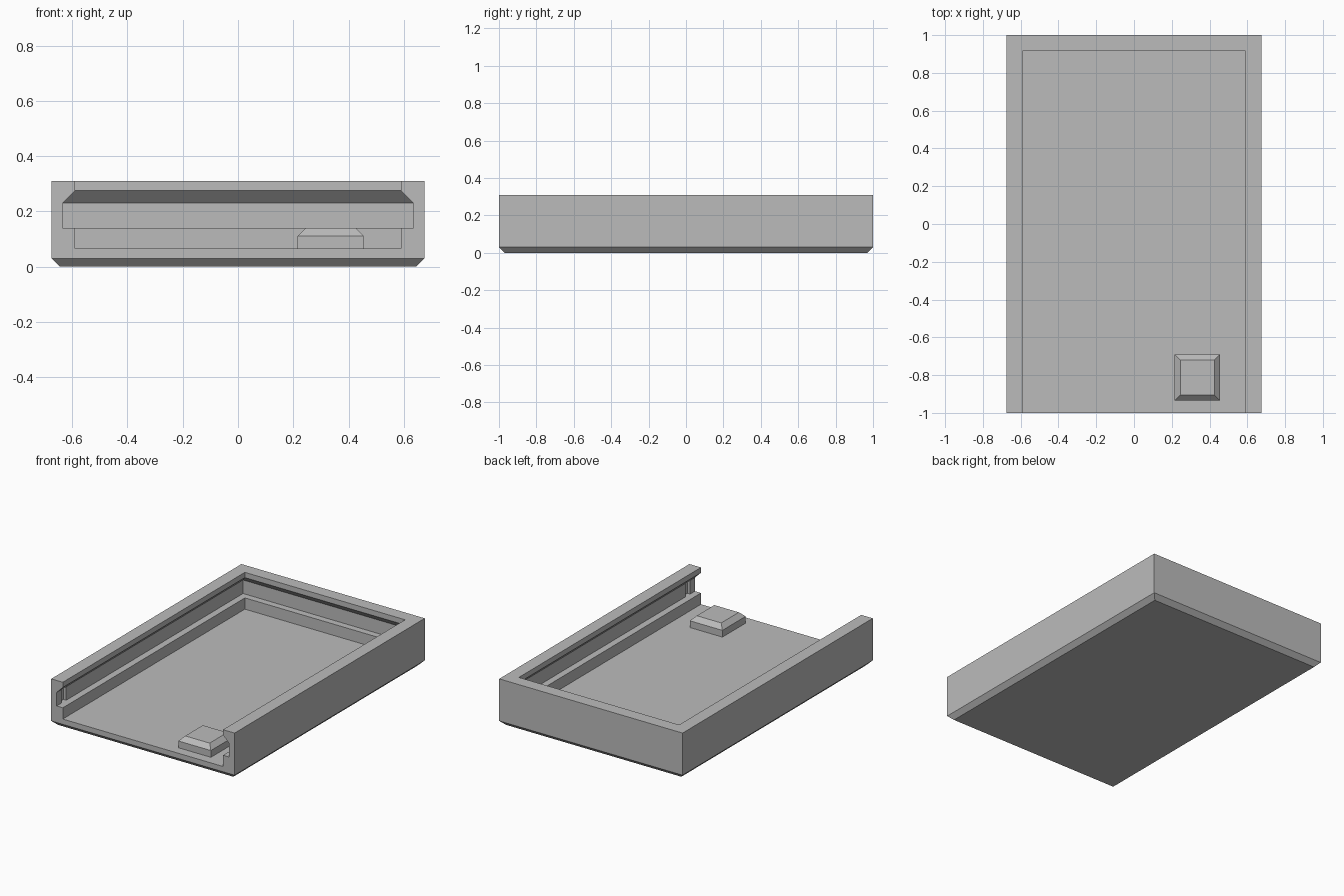
import bpy
import bmesh

cube = bpy.data.objects.get("Cube")
if cube:
    bpy.data.objects.remove(cube, do_unlink=True)

grey = bpy.data.materials.new("plain_grey")
grey.use_nodes = True
COLOUR = (0.5, 0.5, 0.5, 1)
grey.diffuse_color = COLOUR
grey.node_tree.nodes["Principled BSDF"].inputs["Base Color"].default_value = COLOUR


def loft(name, levels):
    """Closed solid through stacked rectangles (x0, x1, y0, y1, z)."""
    bm = bmesh.new()
    rings = [[bm.verts.new(p) for p in ((x0, y0, z), (x1, y0, z), (x1, y1, z), (x0, y1, z))]
             for x0, x1, y0, y1, z in levels]
    for low, high in zip(rings, rings[1:]):
        for i in range(4):
            j = (i + 1) % 4
            bm.faces.new((low[i], low[j], high[j], high[i]))
    bm.faces.new(rings[0][::-1])
    bm.faces.new(rings[-1])
    bmesh.ops.recalc_face_normals(bm, faces=bm.faces)
    mesh = bpy.data.meshes.new(name)
    bm.to_mesh(mesh)
    bm.free()
    mesh.materials.append(grey)
    obj = bpy.data.objects.new(name, mesh)
    bpy.context.collection.objects.link(obj)
    return obj


def cut(target, cutter):
    """Subtract the cutter from the target and discard it."""
    cutter.hide_render = True
    mod = target.modifiers.new("cut", "BOOLEAN")
    mod.operation = "DIFFERENCE"
    mod.solver = "EXACT"
    mod.object = cutter
    bpy.context.view_layer.objects.active = target
    bpy.ops.object.modifier_apply(modifier=mod.name)
    bpy.data.objects.remove(cutter, do_unlink=True)


W, L, H, CH = 0.675, 1.0, 0.31, 0.03

# Tray body with chamfered underside
tray = loft("tray_body", [
    (-W + CH, W - CH, -L + CH, L - CH, 0),
    (-W, W, -L, L, CH),
    (-W, W, -L, L, H),
])

# Open-fronted cavity with a dovetail groove for a sliding lid
WALL, GROOVE = 0.085, 0.04
profile = [(WALL, 0.065), (WALL, 0.14), (GROOVE, 0.14),
           (GROOVE, 0.23), (WALL, 0.275), (WALL, 0.4)]
cut(tray, loft("cavity_cutter", [
    (-W + t, W - t, -L - 0.2, L - t, z) for t, z in profile]))

# Small catch recesses near the open end of both grooves
for side in (-1, 1):
    a, b = sorted((side * 0.61, side * 0.655))
    cut(tray, loft("catch_cutter", [(a, b, -0.95, -0.9, z) for z in (0.14, 0.23)]))

# Raised block with bevelled top on the floor
loft("floor_block", [
    (0.215 + t, 0.455 - t, -0.935 + t, -0.69 - t, z)
    for t, z in ((0, 0.06), (0, 0.11), (0.03, 0.14))])
